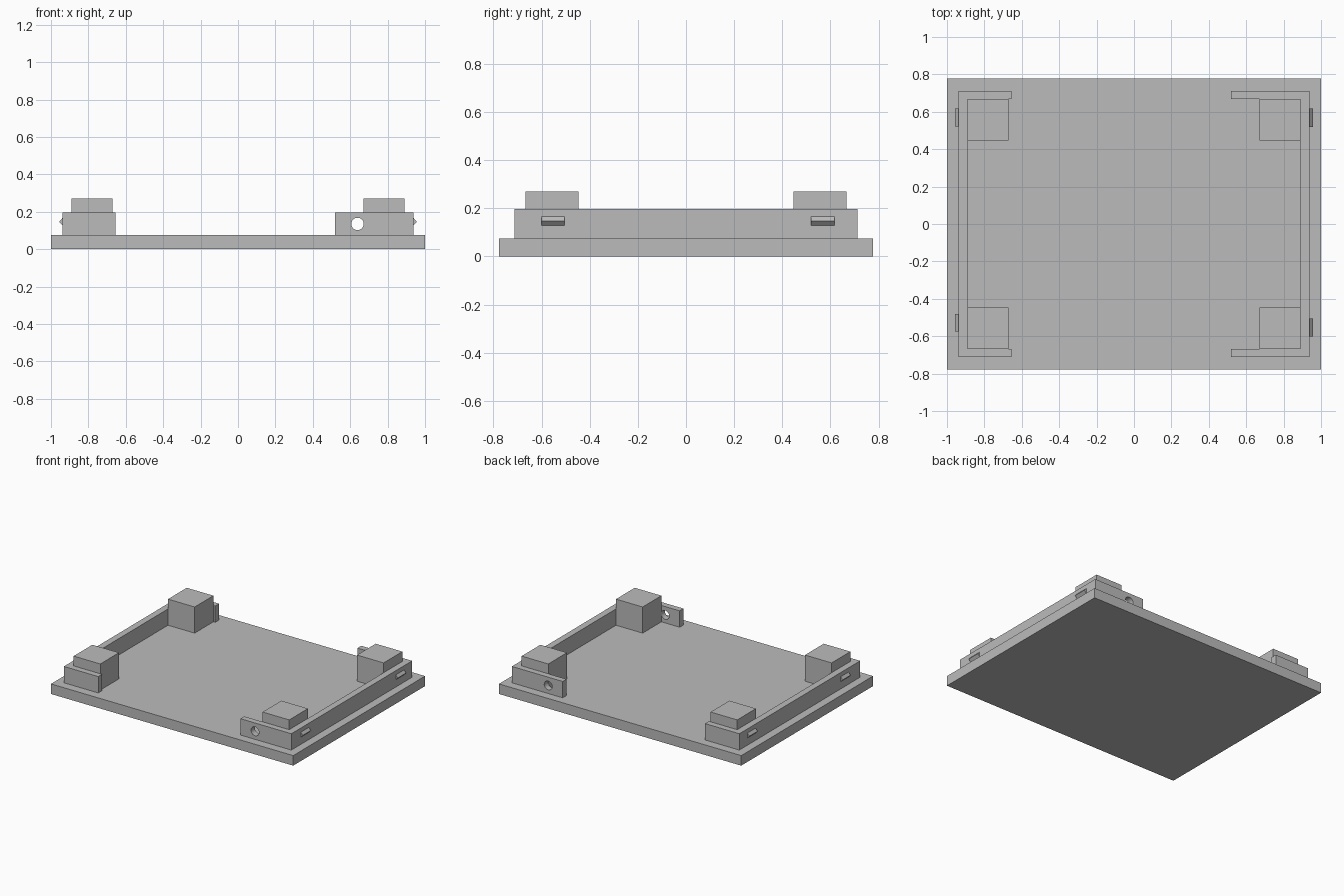
import bpy, bmesh, math

if "Cube" in bpy.data.objects:
    bpy.data.objects.remove(bpy.data.objects["Cube"])

grey = bpy.data.materials.new("plain_grey")
grey.diffuse_color = (0.5, 0.5, 0.5, 1)
grey.use_nodes = True
grey.node_tree.nodes["Principled BSDF"].inputs["Base Color"].default_value = grey.diffuse_color

PLATE_TOP, RAIL_TOP, POST_TOP = 0.075, 0.197, 0.27
X_OUT, X_IN = 0.939, 0.89      # rail outer and inner faces
Y_OUT, Y_IN = 0.712, 0.667     # tab outer and inner faces


def prism(name, profile, axis, lo, hi):
    """Extrude a closed 2D profile along 'y' (x, z points) or 'z' (x, y points)."""
    bm = bmesh.new()
    place = (lambda a, b: (a, lo, b)) if axis == "y" else (lambda a, b: (a, b, lo))
    face = bm.faces.new([bm.verts.new(place(a, b)) for a, b in profile])
    moved = bmesh.ops.extrude_face_region(bm, geom=[face])["geom"]
    step = (0, hi - lo, 0) if axis == "y" else (0, 0, hi - lo)
    bmesh.ops.translate(bm, vec=step,
                        verts=[v for v in moved if isinstance(v, bmesh.types.BMVert)])
    bmesh.ops.recalc_face_normals(bm, faces=bm.faces)
    mesh = bpy.data.meshes.new(name)
    bm.to_mesh(mesh)
    bm.free()
    mesh.materials.append(grey)
    obj = bpy.data.objects.new(name, mesh)
    bpy.context.collection.objects.link(obj)
    return obj


def box(name, x0, x1, y0, y1, z0, z1):
    return prism(name, [(x0, y0), (x1, y0), (x1, y1), (x0, y1)], "z", z0, z1)


# Base plate
box("base_plate", -1, 1, -0.777, 0.777, 0, PLATE_TOP)

# C-shaped side rails with end tabs, longer on the right
rails = {}
for side, s, tab_x in (("left", -1, 0.655), ("right", 1, 0.519)):
    outline = [(X_OUT, -Y_OUT), (X_OUT, Y_OUT), (tab_x, Y_OUT), (tab_x, Y_IN),
               (X_IN, Y_IN), (X_IN, -Y_IN), (tab_x, -Y_IN), (tab_x, -Y_OUT)]
    rails[side] = prism(side + "_rail", [(s * x, y) for x, y in outline],
                        "z", PLATE_TOP, RAIL_TOP)

# Round screw holes through both right tabs
circle = [(0.639 + 0.033 * math.cos(i * math.tau / 32),
           0.135 + 0.033 * math.sin(i * math.tau / 32)) for i in range(32)]
cutter = prism("hole_cutter", circle, "y", -0.9, 0.9)
cutter.hide_render = True
cutter.hide_viewport = True
cut = rails["right"].modifiers.new("screw_holes", "BOOLEAN")
cut.operation = "DIFFERENCE"
cut.solver = "EXACT"
cut.object = cutter

# Corner posts
for side, s in (("left", -1), ("right", 1)):
    for end, t in (("front", -1), ("back", 1)):
        xs = sorted((s * 0.67, s * X_IN))
        ys = sorted((t * 0.446, t * Y_IN))
        box(f"{end}_{side}_post", *xs, *ys, PLATE_TOP, POST_TOP)

# Wedge-shaped snap ridges on the outer rail faces
for side, s, end, y0, y1 in (("right", 1, "front", -0.601, -0.505),
                             ("right", 1, "back", 0.519, 0.617),
                             ("left", -1, "front", -0.575, -0.482),
                             ("left", -1, "back", 0.521, 0.617)):
    wedge = [(s * X_OUT, 0.129), (s * 0.956, 0.147), (s * X_OUT, 0.166)]
    prism(f"{end}_{side}_snap_ridge", wedge, "y", y0, y1)
